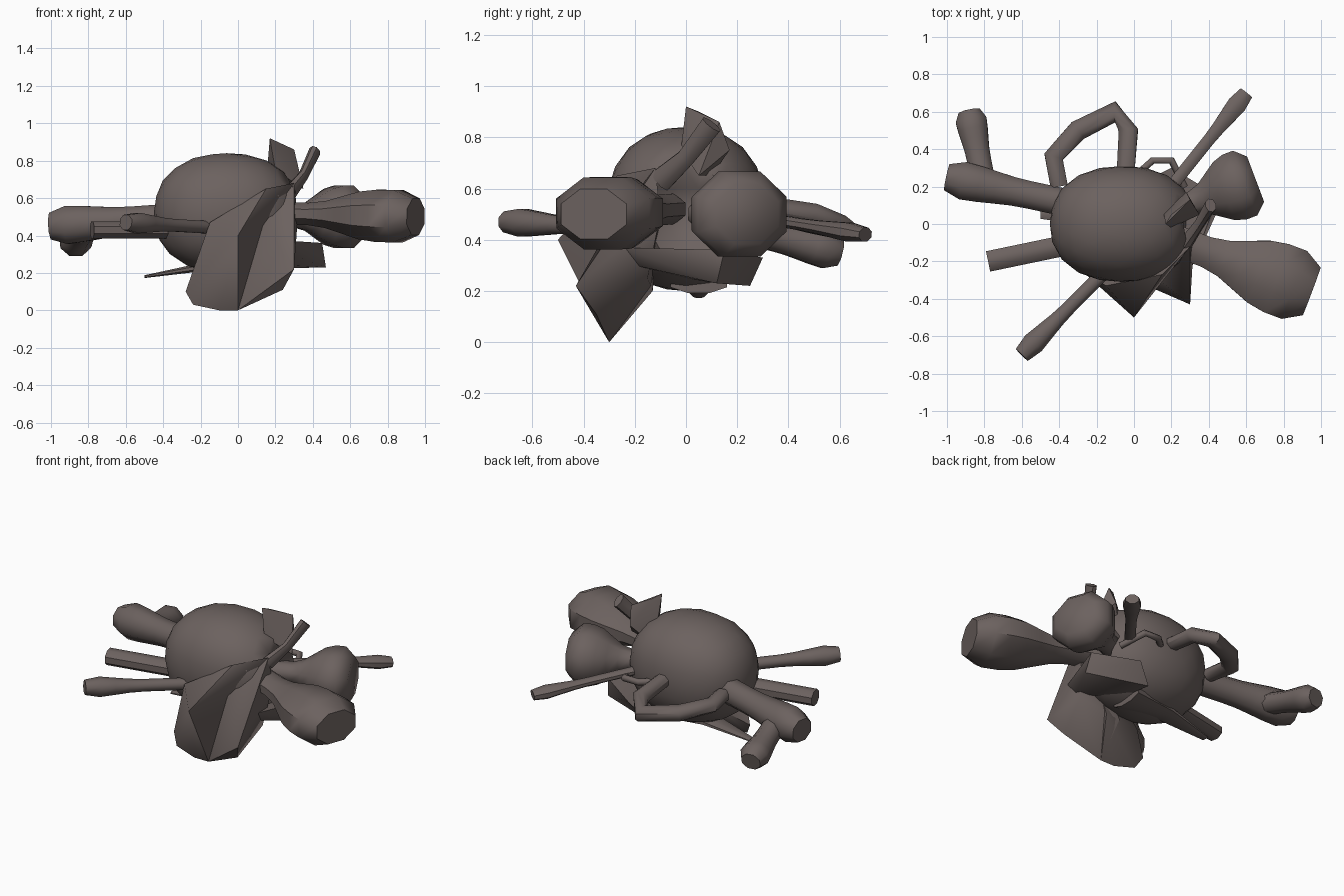
import bpy, bmesh
from math import sin, cos, pi, radians
from mathutils import Vector

cube = bpy.data.objects.get("Cube")
if cube:
    bpy.data.objects.remove(cube, do_unlink=True)

# Single material
material = bpy.data.materials.new("dark brown grey")
material.use_nodes = True
colour = (.15, .122, .115, 1)
material.diffuse_color = colour
shader = material.node_tree.nodes["Principled BSDF"]
shader.inputs["Base Color"].default_value = colour


def finish(name, bm):
    bmesh.ops.recalc_face_normals(bm, faces=bm.faces[:])
    mesh = bpy.data.meshes.new(name)
    bm.to_mesh(mesh)
    bm.free()
    mesh.materials.append(material)
    part = bpy.data.objects.new(name, mesh)
    bpy.context.collection.objects.link(part)
    bpy.ops.object.select_all(action="DESELECT")
    part.select_set(True)
    bpy.context.view_layer.objects.active = part
    bpy.ops.object.shade_smooth_by_angle(angle=radians(50))


def sweep(name, points, scales, width, height, across=None, sides=8):
    """Sweep a scaled oval through the points and cap both ends."""
    bm = bmesh.new()
    points = [Vector(point) for point in points]
    last = len(points) - 1
    rings = []
    for i, (point, scale) in enumerate(zip(points, scales)):
        ahead, behind = points[min(i + 1, last)], points[max(i - 1, 0)]
        along = (ahead - behind).normalized()
        side = Vector(across) if across else along.cross(Vector((0, 0, 1)))
        side = (side - along * side.dot(along)).normalized()
        up = side.cross(along)
        ring = []
        for k in range(sides):
            turn = 2 * pi * (k + .5) / sides
            oval = side * width * cos(turn) + up * height * sin(turn)
            ring.append(bm.verts.new(point + oval * scale))
        rings.append(ring)
    for lower, upper in zip(rings, rings[1:]):
        for k in range(sides):
            n = (k + 1) % sides
            bm.faces.new((lower[k], lower[n], upper[n], upper[k]))
    bm.faces.new(rings[0])
    bm.faces.new(rings[-1])
    finish(name, bm)


def bone(name, start, end, neck, knob, flat, flare_from):
    """Straight shaft that flares into a blunt knob at its far end."""
    start, end = Vector(start), Vector(end)
    steps = 8
    points, scales = [], []
    for i in range(steps + 1):
        t = i / steps
        flare = min(max((t - flare_from) * 2, 0), 1)
        flare = flare * flare * (3 - 2 * flare)
        points.append(start.lerp(end, t))
        scales.append(neck + (knob - neck) * flare)
    scales[-1] = knob * .7
    sweep(name, points, scales, 1, flat)


def strip(name, points, width, height, tip=1, swell=0, across=None):
    """Bent strip, tapered to its tip and swollen in the middle."""
    last = len(points) - 1
    scales = []
    for i in range(len(points)):
        t = i / last
        scales.append(1 + (tip - 1) * t + swell * sin(pi * t))
    sweep(name, points, scales, width, height, across)


def folded(name, corners):
    """Solid fold of cloth or flesh stretched over a few corners."""
    bm = bmesh.new()
    for corner in corners:
        bm.verts.new(corner)
    bmesh.ops.convex_hull(bm, input=bm.verts[:])
    for vert in [v for v in bm.verts if not v.link_faces]:
        bm.verts.remove(vert)
    finish(name, bm)


# Rounded, slightly boxy body, hollowed where its left side opens
bm = bmesh.new()
bmesh.ops.create_icosphere(bm, subdivisions=3, radius=1)
rim, power = .86, 2.25
for vert in bm.verts:
    hollow = max(vert.co.x - rim, 0)
    size = sum(abs(c) ** power for c in vert.co) ** (1 / power)
    x, y, z = vert.co / size
    vert.co = (x * .39 - .06 - hollow, y * .31, z * .32 + .52)
finish("body", bm)

# Heavy bones on the left
bone("front_left_bone", start=(.2, -.08, .52), end=(.95, -.36, .5),
     neck=.09, knob=.21, flat=.72, flare_from=.25)
bone("back_left_bone", start=(.2, .07, .5), end=(.65, .24, .5),
     neck=.07, knob=.2, flat=.9, flare_from=.25)

# Forked bone on the right
bone("forked_bone", start=(-.3, .1, .5), end=(-1, .25, .45),
     neck=.08, knob=.11, flat=1, flare_from=.4)
bone("fork_branch", start=(-.8, .2, .45), end=(-.88, .6, .35),
     neck=.07, knob=.09, flat=.9, flare_from=.4)

# Thin bones and the plain stump
bone("front_thin_bone", start=(-.1, -.2, .44), end=(-.6, -.7, .47),
     neck=.04, knob=.07, flat=.9, flare_from=.5)
bone("back_thin_bone", start=(.2, .2, .5), end=(.6, .7, .42),
     neck=.035, knob=.06, flat=.7, flare_from=.5)
strip("stump", [(-.3, -.1, .43), (-.78, -.2, .43)], width=.06, height=.05)

# Hooped handles at the back
strip("back_hoop", [(-.4, .2, .5), (-.43, .36, .5), (-.3, .5, .47),
                    (-.1, .6, .45), (-.03, .5, .5), (-.05, .2, .55)],
      width=.05, height=.04, swell=.2)
strip("small_hoop", [(0, .25, .5), (.1, .34, .5), (.2, .34, .5), (.27, .2, .45)],
      width=.02, height=.02)

# Sprouts on the crown
folded("crown_knob", [(.17, 0, .92), (.2, .05, .9), (.3, .13, .86), (.28, .17, .75),
                      (.16, .05, .8), (.2, -.02, .75), (.35, .05, .65), (.2, .1, .65)])
strip("crown_sprout", [(.28, -.1, .63), (.35, 0, .72), (.41, .1, .85)],
      width=.035, height=.05, tip=.9, swell=-.2, across=(1, 0, 0))

# Hanging front flap: a peaked fold, and a second one pulled to a corner
crown, peak, hem = (.3, -.12, .68), (0, -.5, .4), (0, -.3, 0)
folded("peaked_flap", [crown, peak, hem, (.15, -.27, .65), (-.15, -.33, .47),
                       (-.28, -.25, .1), (-.24, -.28, .03), (-.1, -.3, 0),
                       (-.15, -.15, .2), (.1, -.13, .2)])
folded("corner_flap", [crown, hem, (.3, -.43, .22), (.24, -.35, .11), (.32, -.1, .5),
                       (.1, -.27, .5), (.28, -.15, .25), (0, -.13, .2)])

# Jaw and pointed tail below
folded("jaw", [(.47, .12, .23), (.45, .15, .36), (.3, -.25, .37), (.28, -.2, .3),
               (.1, .25, .22), (.2, .3, .33), (.1, 0, .25)])
strip("under_tail", [(.1, .05, .23), (-.2, .05, .23), (-.5, .05, .18)],
      width=.12, height=.04, tip=.2)
